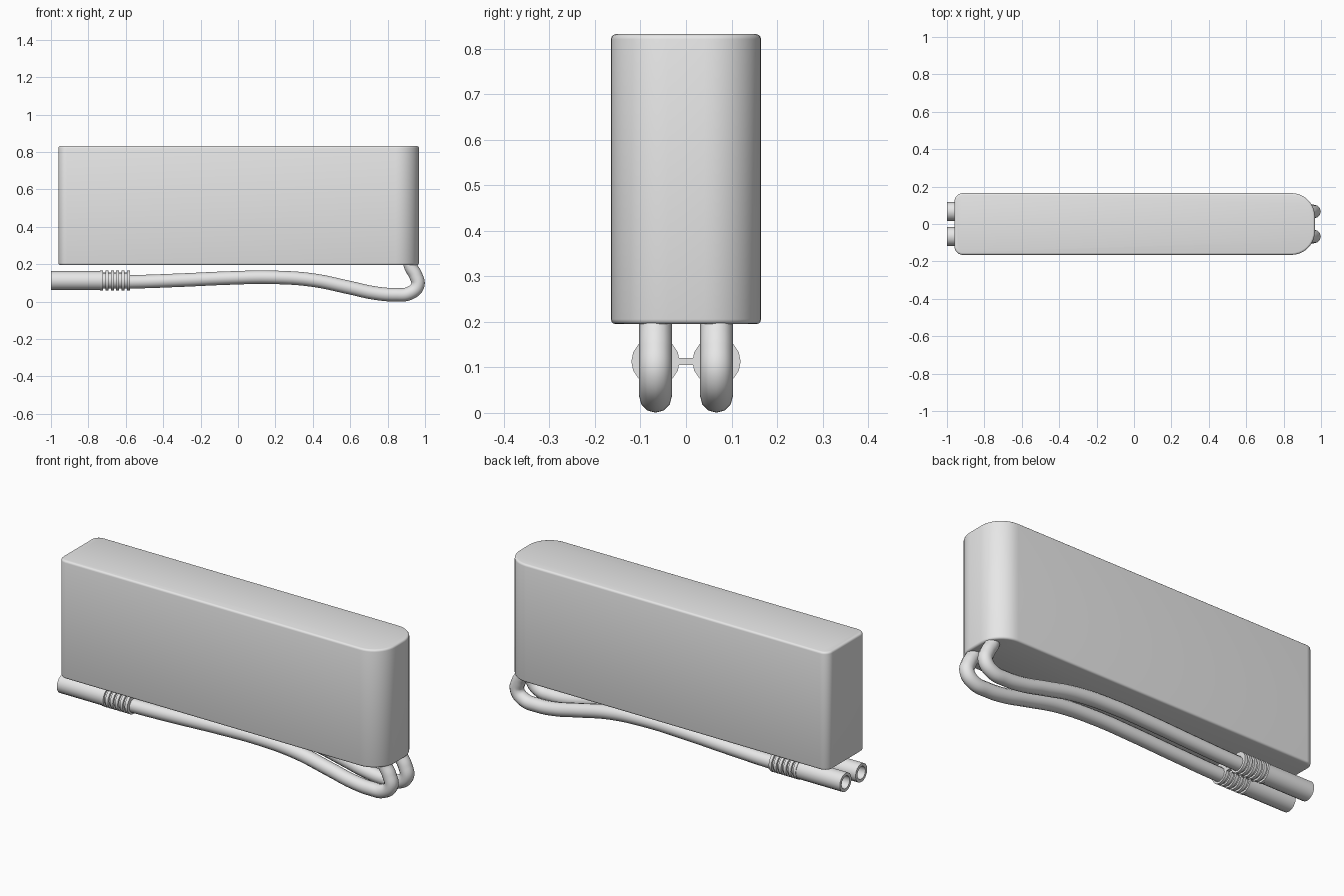
import bpy, bmesh
from math import pi, sin, cos, radians
from mathutils import Vector

default = bpy.data.objects.get("Cube")
if default:
    bpy.data.objects.remove(default, do_unlink=True)

grey = bpy.data.materials.new("plain grey")
grey.use_nodes = True
grey.diffuse_color = (0.8, 0.8, 0.8, 1)
for node in grey.node_tree.nodes:
    if node.type == 'BSDF_PRINCIPLED':
        node.inputs["Base Color"].default_value = (0.8, 0.8, 0.8, 1)

SIDE_Y = 0.067      # sideways offset of each hose
FIT_Z = 0.113       # height of the fitting axis


def select_only(obj):
    bpy.ops.object.select_all(action='DESELECT')
    obj.select_set(True)
    bpy.context.view_layer.objects.active = obj


def finish(obj):
    obj.data.materials.append(grey)
    select_only(obj)
    bpy.ops.object.shade_smooth_by_angle(angle=radians(35))
    return obj


def from_bmesh(name, bm):
    bmesh.ops.recalc_face_normals(bm, faces=bm.faces)
    mesh = bpy.data.meshes.new(name)
    bm.to_mesh(mesh)
    bm.free()
    obj = bpy.data.objects.new(name, mesh)
    bpy.context.collection.objects.link(obj)
    return finish(obj)


def case_body():
    # rounded plan outline: tight corners at -x, broad corners at +x
    x0, x1, hy, z0, z1 = -0.96, 0.967, 0.165, 0.195, 0.832
    corners = [(x1, -1, 0.125, -90), (x1, 1, 0.125, 0),
               (x0, 1, 0.045, 90), (x0, -1, 0.045, 180)]
    bm = bmesh.new()
    ring = []
    for x, sy, r, start in corners:
        cx = x - r if x > 0 else x + r
        cy = sy * (hy - r)
        for i in range(11):
            a = radians(start + 9 * i)
            ring.append(bm.verts.new((cx + r * cos(a), cy + r * sin(a), z0)))
    base = bm.faces.new(ring)
    ext = bmesh.ops.extrude_face_region(bm, geom=[base])
    top = [v for v in ext["geom"] if isinstance(v, bmesh.types.BMVert)]
    bmesh.ops.translate(bm, verts=top, vec=(0, 0, z1 - z0))
    rims = [e for e in bm.edges if abs(e.verts[0].co.z - e.verts[1].co.z) < 1e-5]
    bmesh.ops.bevel(bm, geom=rims, offset=0.011, segments=3, profile=0.5,
                    affect='EDGES')
    return from_bmesh("case_body", bm)


def lathe_x(name, profile, y, z, sides=16):
    # turns (x, radius) points around an axis along x
    bm = bmesh.new()
    verts = [bm.verts.new((x, 0, r)) for x, r in profile]
    edges = [bm.edges.new(pair) for pair in zip(verts, verts[1:])]
    bmesh.ops.spin(bm, geom=verts + edges, cent=(0, 0, 0), axis=(1, 0, 0),
                   angle=2 * pi, steps=sides, use_duplicate=False)
    bmesh.ops.remove_doubles(bm, verts=bm.verts, dist=1e-5)
    bmesh.ops.translate(bm, verts=bm.verts, vec=(0, y, z))
    return from_bmesh(name, bm)


def hose(name, y):
    path = [(-0.75, 0.107), (-0.57, 0.106), (-0.3, 0.115), (-0.05, 0.126),
            (0.18, 0.13), (0.4, 0.115), (0.6, 0.074), (0.73, 0.046),
            (0.84, 0.037), (0.92, 0.046), (0.961, 0.087), (0.95, 0.14),
            (0.925, 0.185), (0.915, 0.22)]
    curve = bpy.data.curves.new(name, 'CURVE')
    curve.dimensions = '3D'
    curve.bevel_depth = 0.036
    curve.bevel_resolution = 4
    curve.resolution_u = 8
    curve.use_fill_caps = True
    spline = curve.splines.new('BEZIER')
    spline.bezier_points.add(len(path) - 1)
    for point, (x, z) in zip(spline.bezier_points, path):
        point.co = Vector((x, y, z))
        point.handle_left_type = point.handle_right_type = 'AUTO'
    obj = bpy.data.objects.new(name, curve)
    bpy.context.collection.objects.link(obj)
    select_only(obj)
    bpy.ops.object.convert(target='MESH')
    return finish(bpy.context.view_layer.objects.active)


case_body()

# open sleeve followed by a ribbed strain relief
RIBS, PITCH, RIB_START = 6, 0.029, -0.738
profile = [(-0.8, 0), (-0.8, 0.034), (-1, 0.034), (-1, 0.05), (RIB_START, 0.05)]
for i in range(RIBS):
    x = RIB_START + i * PITCH
    profile += [(x, 0.053), (x + 0.016, 0.053), (x + 0.016, 0.042),
                (x + PITCH, 0.042)]
profile[-1:] = [(profile[-2][0], 0)]

for side, y in (("left", SIDE_Y), ("right", -SIDE_Y)):
    hose(side + "_hose", y)
    lathe_x(side + "_fitting", profile, y, FIT_Z)

# thin webs tying the paired ribs together
bm = bmesh.new()
for i in range(RIBS):
    made = bmesh.ops.create_cube(bm, size=1)
    bmesh.ops.scale(bm, verts=made["verts"], vec=(0.016, 0.06, 0.016))
    bmesh.ops.translate(bm, verts=made["verts"],
                        vec=(RIB_START + i * PITCH + 0.008, 0, FIT_Z))
from_bmesh("rib_webs", bm)
